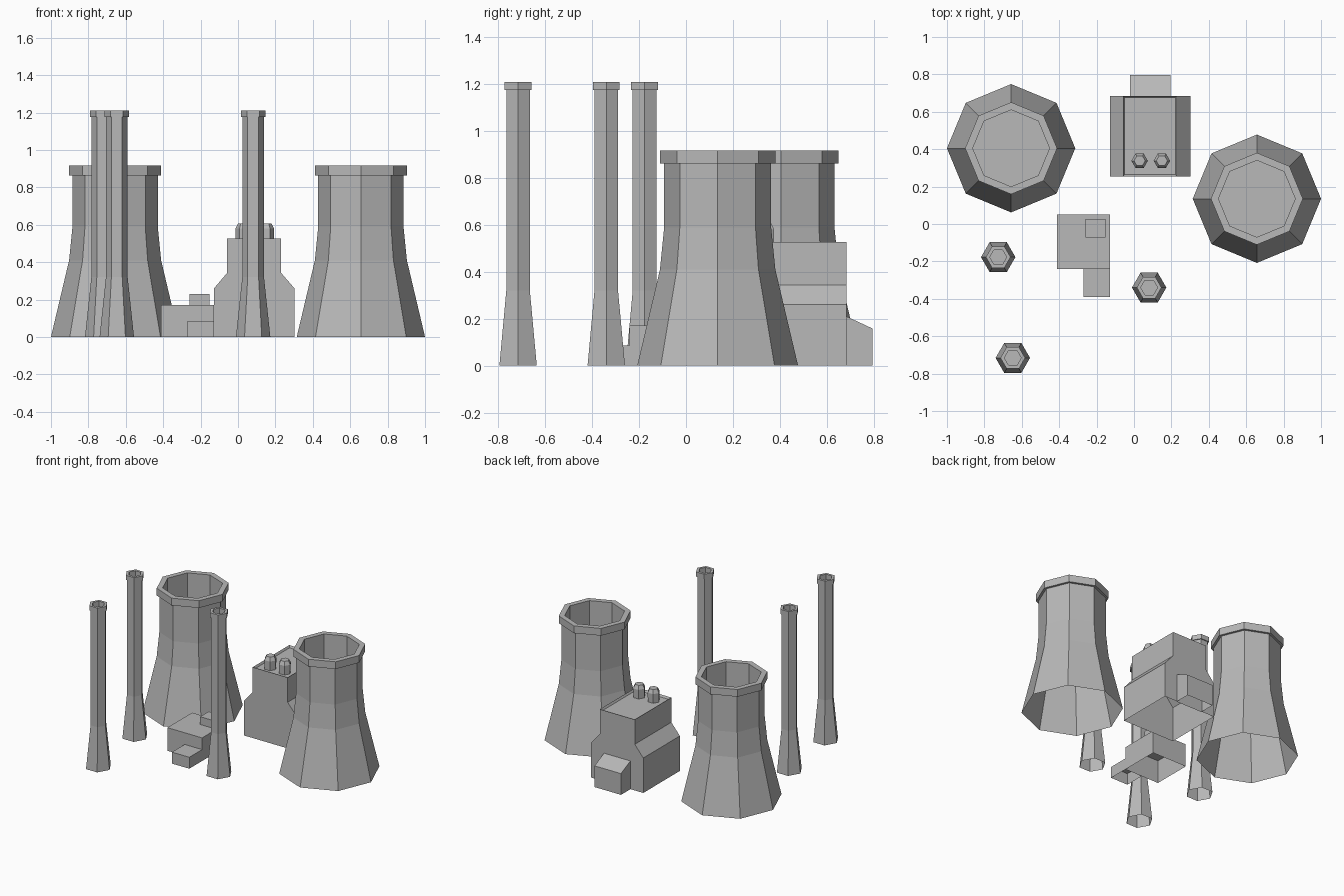
import bpy, bmesh, math

if "Cube" in bpy.data.objects:
    bpy.data.objects.remove(bpy.data.objects["Cube"])

concrete = bpy.data.materials.new("dark_concrete")
concrete.diffuse_color = (0.48, 0.48, 0.48, 1)
concrete.use_nodes = True
concrete.node_tree.nodes["Principled BSDF"].inputs["Base Color"].default_value = concrete.diffuse_color


def make_object(name, bm):
    """Finish a part; parts standing on the ground are open underneath."""
    bmesh.ops.recalc_face_normals(bm, faces=bm.faces)
    base = [f for f in bm.faces if all(abs(v.co.z) < 1e-5 for v in f.verts)]
    bmesh.ops.delete(bm, geom=base, context='FACES_ONLY')
    mesh = bpy.data.meshes.new(name)
    bm.to_mesh(mesh)
    bm.free()
    mesh.materials.append(concrete)
    ob = bpy.data.objects.new(name, mesh)
    bpy.context.collection.objects.link(ob)
    return ob


def turned(name, x, y, sides, profile):
    """Low-poly turned solid from (radius, z) points."""
    bm = bmesh.new()
    rings = []
    for r, z in profile:
        rings.append([bm.verts.new((x + r * math.cos(2 * math.pi * i / sides),
                                    y + r * math.sin(2 * math.pi * i / sides), z))
                      for i in range(sides)])
    for a, b in zip(rings, rings[1:]):
        for i in range(sides):
            j = (i + 1) % sides
            bm.faces.new((a[i], a[j], b[j], b[i]))
    bm.faces.new(rings[0])
    bm.faces.new(rings[-1])
    return make_object(name, bm)


def extruded(name, points, offset):
    """Solid made by sweeping a flat outline along an offset vector."""
    bm = bmesh.new()
    a = [bm.verts.new(p) for p in points]
    b = [bm.verts.new([c + d for c, d in zip(p, offset)]) for p in points]
    bm.faces.new(a)
    bm.faces.new(b)
    for i in range(len(a)):
        j = (i + 1) % len(a)
        bm.faces.new((a[i], a[j], b[j], b[i]))
    return make_object(name, bm)


def box(name, x0, x1, y0, y1, z0, z1):
    return extruded(name, [(x0, y0, z0), (x1, y0, z0), (x1, y1, z0), (x0, y1, z0)],
                    (0, 0, z1 - z0))


# Cooling towers: flared eight-sided shells with a rim and hollow mouth
tower = [(0.343, 0), (0.246, 0.41), (0.228, 0.59), (0.228, 0.863), (0.246, 0.863),
         (0.246, 0.917), (0.205, 0.917), (0.205, 0.58)]
turned("cooling_tower_left", -0.657, 0.405, 8, tower)
turned("cooling_tower_right", 0.657, 0.135, 8, tower)

# Chimneys: slim six-sided stacks with a flared foot
stack = [(0.092, 0), (0.058, 0.32), (0.058, 1.175), (0.066, 1.175),
         (0.066, 1.21), (0.045, 1.21), (0.045, 1.0)]
for i, (x, y) in enumerate([(-0.726, -0.177), (-0.648, -0.716), (0.081, -0.34)]):
    turned(f"chimney_{i + 1}", x, y, 6, stack)

# Main hall: shouldered profile with a shallow roof parapet
hall = extruded("main_hall",
                [(x, 0.255, z) for x, z in [(-0.128, 0), (0.302, 0), (0.302, 0.26),
                                            (0.23, 0.343), (0.23, 0.527), (-0.058, 0.527),
                                            (-0.058, 0.343), (-0.128, 0.26)]], (0, 0.43, 0))
bm = bmesh.new()
bm.from_mesh(hall.data)
roof = max(bm.faces, key=lambda f: f.calc_center_median().z)
bmesh.ops.inset_region(bm, faces=[roof], thickness=0.012)
bmesh.ops.translate(bm, verts=roof.verts, vec=(0, 0, -0.015))
bm.to_mesh(hall.data)
bm.free()

# Sloped annex behind the hall
extruded("rear_annex", [(-0.022, y, z) for y, z in [(0.68, 0), (0.796, 0), (0.796, 0.158),
                                                  (0.68, 0.212)]], (0.217, 0, 0))

# Roof vents with chamfered tops
for i, x in enumerate((0.03, 0.149)):
    turned(f"roof_vent_{i + 1}", x, 0.338, 6,
           [(0.043, 0.505), (0.044, 0.58), (0.03, 0.607)])

# Small office block with a front porch and rooftop hut
box("office_block", -0.413, -0.127, -0.241, 0.05, 0, 0.172)
box("office_porch", -0.27, -0.127, -0.391, -0.241, 0, 0.085)
box("rooftop_hut", -0.26, -0.153, -0.073, 0.028, 0.165, 0.23)
